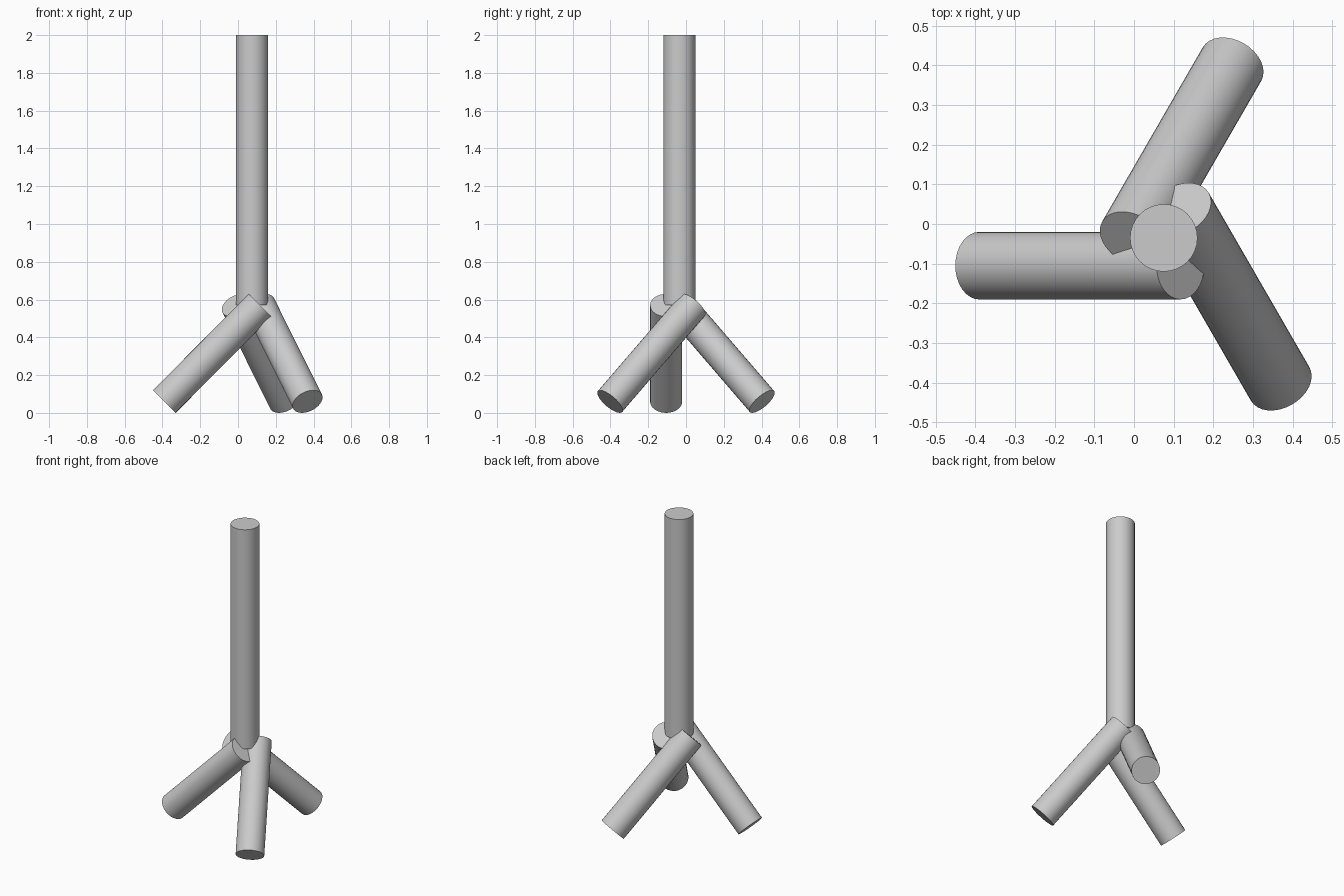
import bpy
from math import radians
from mathutils import Matrix, Vector

cube = bpy.data.objects.get("Cube")
if cube:
    bpy.data.objects.remove(cube, do_unlink=True)

RADIUS = 0.085
HUB = Vector((0.075, -0.035, 0.57))

grey = bpy.data.materials.new("light_grey")
grey.use_nodes = True
grey.diffuse_color = (0.6, 0.6, 0.6, 1)
grey.node_tree.nodes["Principled BSDF"].inputs["Base Color"].default_value = (0.6, 0.6, 0.6, 1)


def rod(name, start, end):
    """Round bar with flat ends running between two points."""
    axis = end - start
    bpy.ops.mesh.primitive_cylinder_add(vertices=32, radius=RADIUS, depth=axis.length,
                                        location=(start + end) / 2)
    obj = bpy.context.object
    obj.name = name
    obj.rotation_euler = axis.to_track_quat("Z", "Y").to_euler()
    obj.data.materials.append(grey)
    bpy.ops.object.shade_smooth_by_angle(angle=radians(30))


# Upright pole
rod("pole", HUB, Vector((HUB.x, HUB.y, 2)))

# Three legs leaning past each other around the pole
leg_top = Vector((0.042, -0.07, 0))
leg_foot = Vector((-0.465, -0.07, -0.51))
for name, turn in (("right_leg", 0), ("front_left_leg", 120), ("back_left_leg", -120)):
    spin = Matrix.Rotation(radians(turn), 3, "Z")
    rod(name, HUB + spin @ leg_foot, HUB + spin @ leg_top)
